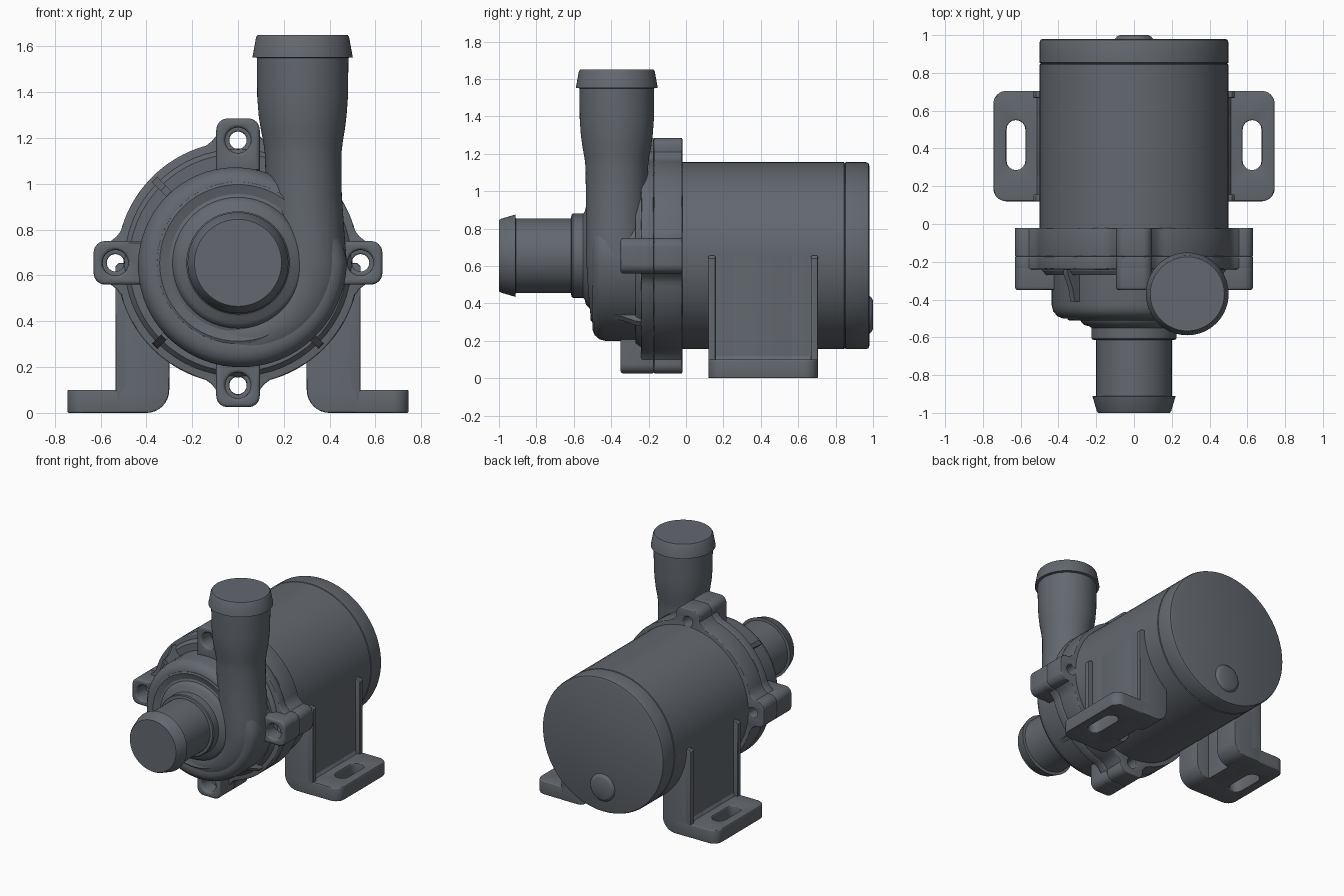
import bpy, bmesh
from math import sin, cos, pi, radians
from mathutils import Vector

if "Cube" in bpy.data.objects:
    bpy.data.objects.remove(bpy.data.objects["Cube"])

CZ = 0.655          # height of the pump axis
SEG = 64
X, Y, Z = Vector((1, 0, 0)), Vector((0, 1, 0)), Vector((0, 0, 1))

# Dark slate grey for every part
slate = bpy.data.materials.new("dark_grey")
slate.diffuse_color = (0.125, 0.14, 0.16, 1)
slate.use_nodes = True
slate.node_tree.nodes["Principled BSDF"].inputs["Base Color"].default_value = slate.diffuse_color


def finish(ob, angle=30):
    bpy.ops.object.select_all(action='DESELECT')
    ob.select_set(True)
    bpy.context.view_layer.objects.active = ob
    if ob.type == 'CURVE':
        bpy.ops.object.convert(target='MESH')
        ob = bpy.context.object
    bm = bmesh.new()
    bm.from_mesh(ob.data)
    bmesh.ops.remove_doubles(bm, verts=bm.verts, dist=0.0001)
    bmesh.ops.recalc_face_normals(bm, faces=bm.faces)
    bm.to_mesh(ob.data)
    bm.free()
    ob.data.materials.clear()
    ob.data.materials.append(slate)
    bpy.ops.object.shade_smooth_by_angle(angle=radians(angle))
    return ob


def skin(name, rings):
    """Closed solid through a series of equal-count rings."""
    bm = bmesh.new()
    rows = [[bm.verts.new(p) for p in ring] for ring in rings]
    n = len(rows[0])
    for a, b in zip(rows, rows[1:]):
        for i in range(n):
            j = (i + 1) % n
            bm.faces.new((a[i], a[j], b[j], b[i]))
    bm.faces.new(rows[0])
    bm.faces.new(rows[-1])
    me = bpy.data.meshes.new(name)
    bm.to_mesh(me)
    bm.free()
    ob = bpy.data.objects.new(name, me)
    bpy.context.collection.objects.link(ob)
    return finish(ob)


def ring(c, u, v, r):
    return [c + u * (r * cos(2 * pi * i / SEG)) + v * (r * sin(2 * pi * i / SEG))
            for i in range(SEG)]


def lathe(name, profile, cz=CZ):
    """Turned part along y from (radius, y) pairs."""
    return skin(name, [ring(Vector((0, y, cz)), X, Z, r) for r, y in profile])


def plate(name, loops, a, b, bevel=0.01, flat=False):
    """Bevelled plate with holes; outline in xz (depth y) or, if flat, in xy (depth z)."""
    cu = bpy.data.curves.new(name, 'CURVE')
    cu.dimensions = '2D'
    cu.fill_mode = 'BOTH'
    for pts in loops:
        sp = cu.splines.new('POLY')
        sp.points.add(len(pts) - 1)
        for p, q in zip(sp.points, pts):
            p.co = (q[0], q[1], 0, 1)
        sp.use_cyclic_u = True
    cu.bevel_depth, cu.bevel_resolution, cu.offset = bevel, 2, -bevel
    cu.extrude = abs(b - a) / 2 - bevel
    ob = bpy.data.objects.new(name, cu)
    bpy.context.collection.objects.link(ob)
    mid = (a + b) / 2
    ob.location = (0, 0, mid) if flat else (0, mid, 0)
    ob.rotation_euler = (0, 0, 0) if flat else (pi / 2, 0, 0)
    return finish(ob)


def arc(cx, cy, r, a0, a1, n=8):
    return [(cx + r * cos(radians(a0 + (a1 - a0) * i / n)),
             cy + r * sin(radians(a0 + (a1 - a0) * i / n))) for i in range(n + 1)]


def turn(pts, k):
    """Rotate (radial, tangential) points to quarter k around the pump axis."""
    c, s = ((1, 0), (0, 1), (-1, 0), (0, -1))[k]
    return [(u * c - v * s, CZ + u * s + v * c) for u, v in pts]


def hole(r, k):
    return turn(arc(0.535, 0, r, 0, 345, 23), k)


# Motor body with seam before the end cap, and the plug on the back
lathe("motor_body", [(0.5, -0.1), (0.5, 0.845), (0.494, 0.848), (0.494, 0.851), (0.5, 0.854),
                     (0.5, 0.962), (0.495, 0.975), (0.482, 0.98)])
lathe("back_plug", [(0.105, 0.96), (0.1, 0.982), (0.09, 0.993), (0.075, 1.0)], 0.34)

# Flange outline: disc with four filleted lugs
tip = arc(0.58, -0.045, 0.05, -90, 0) + arc(0.58, 0.045, 0.05, 0, 90)
lug = [(0.511, -0.14), (0.53, -0.115), (0.555, -0.095)] + tip + \
      [(0.555, 0.095), (0.53, 0.115), (0.511, 0.14)]
outline = []
for k in range(4):
    outline += turn(lug + arc(0, 0, 0.53, 18, 72, 18), k)
bolt_holes = [hole(0.038, k) for k in range(4)]
plate("rear_flange", [outline] + bolt_holes, -0.172, -0.02, 0.006)
plate("front_flange", [outline] + bolt_holes, -0.24, -0.172, 0.008)
lathe("flange_step", [(0.497, -0.22), (0.495, -0.245), (0.475, -0.27)])

# Screw bosses with counterbored holes
boss = [(0.4, -0.095)] + tip + [(0.4, 0.095)]
for k in range(4):
    plate(f"screw_boss_{k + 1}", [turn(boss, k), hole(0.056, k)], -0.35, -0.175, 0.015)


# Volute housing: spiral outline that grows towards the outlet
def spiral(deg):
    if deg < 60:
        return 0.475 - 0.065 * deg / 60
    return 0.41 + 0.065 * (deg - 60) / 300


housing = []
for dr, y in [(0, -0.2), (0, -0.43), (-0.008, -0.462), (-0.03, -0.488), (-0.06, -0.5),
              (-0.1, -0.5), (-0.13, -0.492)]:
    housing.append([Vector(((spiral(d) + dr) * cos(radians(d)), y,
                            CZ + (spiral(d) + dr) * sin(radians(d))))
                    for d in range(0, 360, 5)])
skin("volute_housing", housing)

# Outlet: tube that follows the spiral, then rises to a barbed end
tube = []
for i in range(21):
    t = i / 20
    d = 210 + 150 * t
    r = 0.115 + 0.05 * t
    out = Vector((cos(radians(d)), 0, sin(radians(d))))
    c = out * (spiral(min(d, 359.9)) - r) + Vector((0, -0.37, CZ))
    tube.append(ring(c, out, Y, r))
for x, z, r in [(0.3, 0.78, 0.165), (0.288, 0.95, 0.165), (0.284, 1.13, 0.167),
                (0.284, 1.18, 0.173), (0.283, 1.24, 0.184), (0.282, 1.3, 0.192),
                (0.282, 1.38, 0.198), (0.282, 1.55, 0.2), (0.282, 1.552, 0.219),
                (0.282, 1.64, 0.203), (0.282, 1.65, 0.196)]:
    tube.append(ring(Vector((x, -0.37, z)), X, Y, r))
skin("outlet_pipe", tube)

# Inlet: ridge, stepped collar and barbed pipe
lathe("inlet_pipe", [(0.355, -0.45), (0.353, -0.505), (0.342, -0.511), (0.325, -0.506),
                     (0.3, -0.5), (0.286, -0.505), (0.28, -0.518), (0.262, -0.535),
                     (0.235, -0.542), (0.225, -0.55), (0.225, -0.605), (0.22, -0.612),
                     (0.2, -0.615), (0.2, -0.91), (0.22, -0.912), (0.197, -0.99),
                     (0.19, -1.0)])

# Gusset ribs between housing and flange
for i, deg in enumerate((135, 225, 315)):
    out = Vector((cos(radians(deg)), 0, sin(radians(deg))))
    side = out.cross(Y) * 0.016
    prof = [out * r + Y * y + Z * CZ for r, y in
            [(0.515, -0.23), (0.51, -0.27), (0.475, -0.34), (0.46, -0.41),
             (0.4, -0.41), (0.4, -0.23)]]
    skin(f"gusset_{i + 1}", [[p - side for p in prof], [p + side for p in prof]])

# Mounting brackets: slotted foot, wall, thicker end webs and outer ribs
for s, label in ((-1, "left"), (1, "right")):
    def side_x(pts):
        return [(s * x, y) for x, y in pts]

    foot = [(0.42, 0.12)] + arc(0.675, 0.19, 0.07, -90, 0) + \
        arc(0.675, 0.635, 0.07, 0, 90) + [(0.42, 0.705)]
    slot = arc(0.625, 0.5, 0.05, 0, 180) + arc(0.625, 0.335, 0.05, 180, 360)
    plate(f"{label}_foot", [side_x(foot), side_x(slot)], 0, 0.1, 0.008, flat=True)

    web = arc(0.4, 0.1, 0.1, 180, 270) + [(0.52, 0), (0.52, 0.09), (0.5, 0.12), (0.5, 0.655),
                                          (0.45, 0.655), (0.3, 0.32)]
    wall = [(0.4, 0), (0.52, 0), (0.52, 0.09), (0.5, 0.12), (0.5, 0.655), (0.45, 0.655),
            (0.4, 0.45)]
    rib = [(0.45, 0.05), (0.535, 0.05), (0.535, 0.64), (0.52, 0.655), (0.45, 0.655)]
    plate(f"{label}_wall", [side_x(wall)], 0.25, 0.57, 0.002)
    for j, (a, b, c, d) in enumerate(((0.12, 0.31, 0.12, 0.157), (0.515, 0.705, 0.668, 0.705))):
        plate(f"{label}_web_{j + 1}", [side_x(web)], a, b, 0.006)
        plate(f"{label}_rib_{j + 1}", [side_x(rib)], c, d, 0.006)
